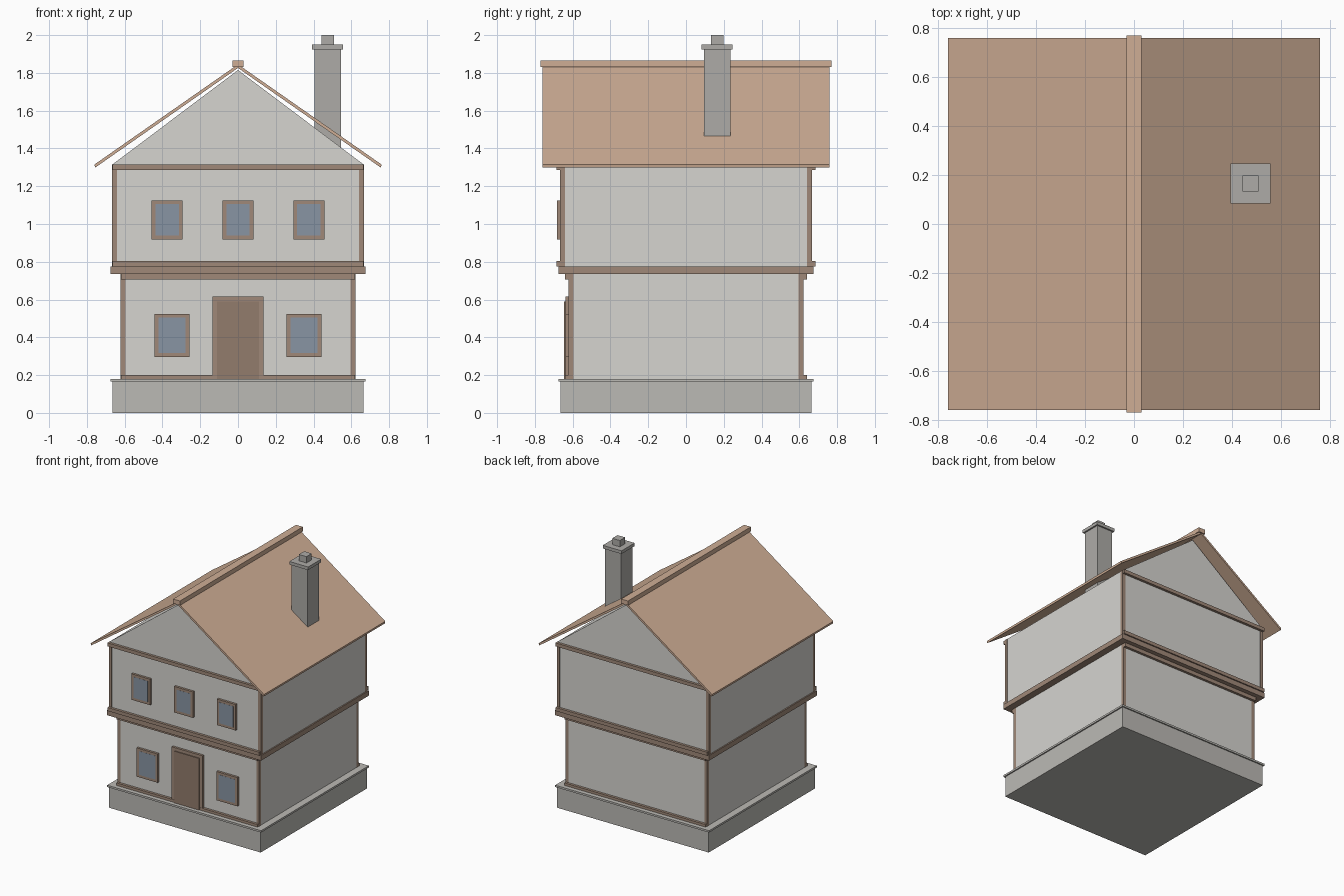
import bpy, bmesh

if "Cube" in bpy.data.objects:
    bpy.data.objects.remove(bpy.data.objects["Cube"])


def material(name, rgb):
    m = bpy.data.materials.new(name)
    m.diffuse_color = (*rgb, 1)
    m.use_nodes = True
    m.node_tree.nodes["Principled BSDF"].inputs["Base Color"].default_value = m.diffuse_color
    return m


PLASTER = material("plaster", (0.67, 0.66, 0.63))
STONE = material("stone", (0.5, 0.49, 0.46))
CHIMNEY = material("chimney_stone", (0.42, 0.41, 0.39))
WOOD = material("timber", (0.35, 0.25, 0.19))
DOOR = material("door_wood", (0.29, 0.2, 0.15))
ROOF = material("roof_tile", (0.62, 0.42, 0.3))
GLASS = material("glass", (0.25, 0.3, 0.37))


def prism(name, profile, y0, y1, mat):
    """Extrude an x-z profile from y0 to y1."""
    bm = bmesh.new()
    face = bm.faces.new([bm.verts.new((x, y0, z)) for x, z in profile])
    out = bmesh.ops.extrude_face_region(bm, geom=[face])["geom"]
    verts = [g for g in out if isinstance(g, bmesh.types.BMVert)]
    bmesh.ops.translate(bm, verts=verts, vec=(0, y1 - y0, 0))
    bmesh.ops.recalc_face_normals(bm, faces=bm.faces)
    me = bpy.data.meshes.new(name)
    bm.to_mesh(me)
    bm.free()
    me.materials.append(mat)
    ob = bpy.data.objects.new(name, me)
    bpy.context.collection.objects.link(ob)
    return ob


def box(name, x0, x1, y0, y1, z0, z1, mat):
    return prism(name, [(x0, z0), (x1, z0), (x1, z1), (x0, z1)], y0, y1, mat)


def block(name, r, z0, z1, mat, cx=0, cy=0):
    """Square block of half width r."""
    return box(name, cx - r, cx + r, cy - r, cy + r, z0, z1, mat)


# Foundation and storeys
block("foundation", 0.665, 0, 0.165, STONE)
block("foundation_cap", 0.675, 0.165, 0.18, STONE)
block("ground_floor", 0.62, 0.18, 0.735, PLASTER)
block("floor_belt", 0.675, 0.735, 0.775, WOOD)
block("upper_floor", 0.665, 0.775, 1.315, PLASTER)
prism("gable", [(-0.665, 1.315), (0.665, 1.315), (0, 1.815)], -0.665, 0.665, PLASTER)

# Horizontal beams on front and back, and flush corner posts
for side, s in (("front", -1), ("back", 1)):
    for name, r, z0, z1 in (("sill_beam", 0.62, 0.18, 0.2),
                            ("ground_top_beam", 0.62, 0.705, 0.735),
                            ("upper_sill_beam", 0.665, 0.775, 0.803),
                            ("eave_beam", 0.665, 1.287, 1.315)):
        a, b = sorted((s * (r - 0.01), s * (r + 0.02)))
        box(f"{side}_{name}", -r, r, a, b, z0, z1, WOOD)
    for hand, h in (("left", -1), ("right", 1)):
        for floor, r, z0, z1 in (("ground", 0.62, 0.18, 0.735), ("upper", 0.665, 0.775, 1.315)):
            block(f"{side}_{hand}_{floor}_post", 0.0125, z0, z1, WOOD,
                  h * (r - 0.011), s * (r - 0.011))

# Windows: timber frame with a pane
windows = [(x, 0.41, 0.092, 0.114, -0.62) for x in (-0.35, 0.35)]
windows += [(x, 1.022, 0.082, 0.103, -0.665) for x in (-0.375, 0, 0.375)]
for i, (x, z, w, h, y) in enumerate(windows, 1):
    box(f"window_frame_{i}", x - w, x + w, y - 0.018, y + 0.01, z - h, z + h, WOOD)
    w, h = w - 0.02, h - 0.02
    box(f"window_pane_{i}", x - w, x + w, y - 0.019, y, z - h, z + h, GLASS)

# Door
box("door_frame", -0.135, 0.135, -0.638, -0.61, 0.18, 0.615, WOOD)
box("door", -0.11, 0.11, -0.645, -0.61, 0.18, 0.59, DOOR)

# Roof slabs and ridge
for side, s in (("left", -1), ("right", 1)):
    prism(f"roof_{side}", [(0, 1.845), (s * 0.76, 1.315), (s * 0.757, 1.298), (0, 1.826)],
          -0.76, 0.76, ROOF)
box("ridge", -0.03, 0.03, -0.77, 0.77, 1.83, 1.865, ROOF)

# Chimney
block("chimney_stack", 0.07, 1.36, 1.925, CHIMNEY, 0.475, 0.165)
block("chimney_cap", 0.082, 1.925, 1.95, CHIMNEY, 0.475, 0.165)
block("chimney_pot", 0.033, 1.95, 2.0, CHIMNEY, 0.475, 0.165)
